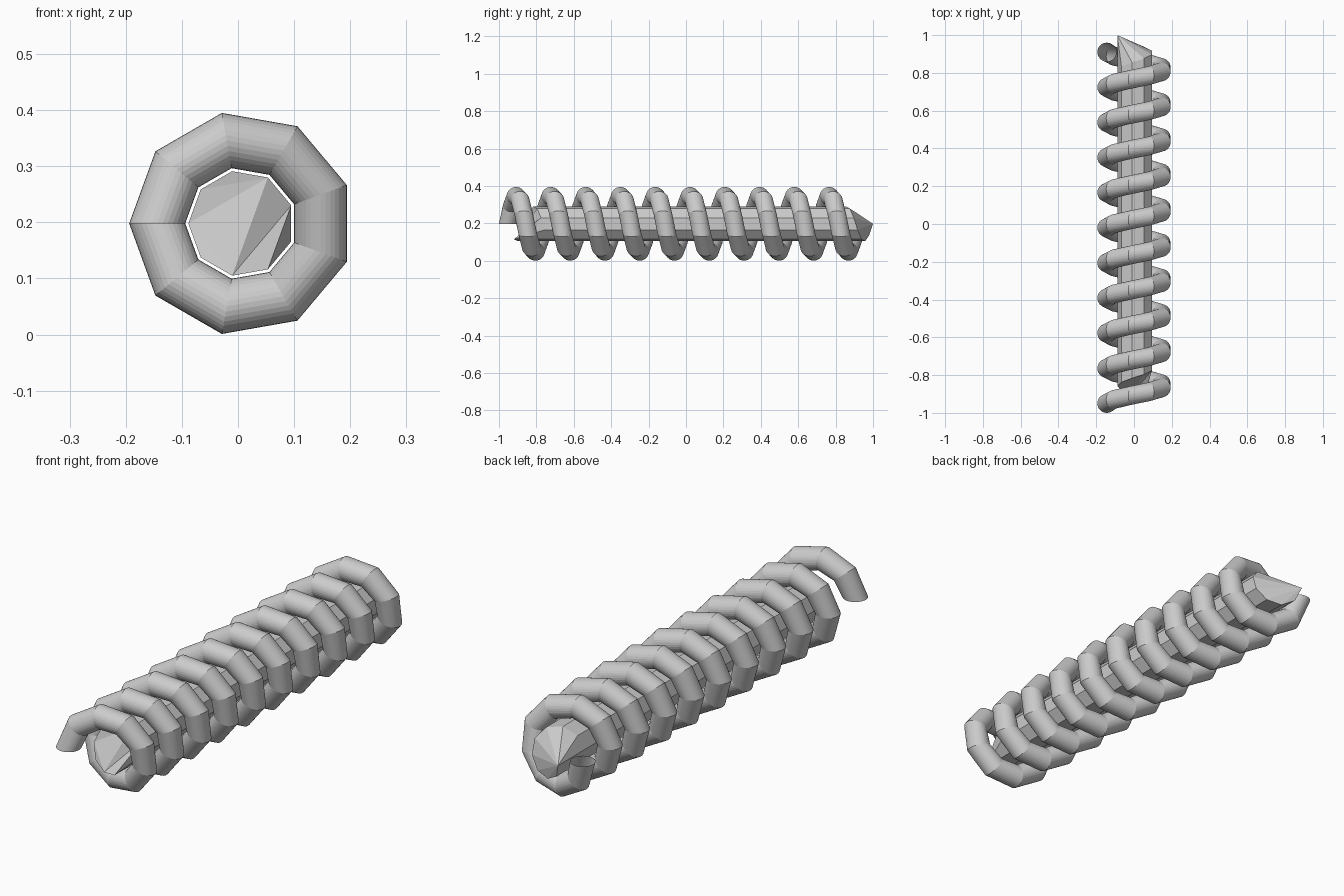
import bpy, bmesh
from math import cos, sin, radians, pi

if "Cube" in bpy.data.objects:
    bpy.data.objects.remove(bpy.data.objects["Cube"])

SIDES = 9                 # steps per turn
TURNS = 10
RISE = 1.86 / (SIDES * TURNS)   # advance along y per step
CX, CZ = 0.006, 0.198     # axis position


def point(radius, degrees, y):
    a = radians(degrees)
    return (CX + radius * cos(a), y, CZ + radius * sin(a))


def finish(name, bm):
    bmesh.ops.recalc_face_normals(bm, faces=bm.faces)
    mesh = bpy.data.meshes.new(name)
    bm.to_mesh(mesh)
    bm.free()
    obj = bpy.data.objects.new(name, mesh)
    bpy.context.collection.objects.link(obj)
    return obj


# Coil: open-ended round tube swept around the y axis
bm = bmesh.new()
RING = 32
rings = []
for s in range(SIDES * TURNS + 1):
    ring = []
    for k in range(RING):
        t = 2 * pi * k / RING
        ring.append(bm.verts.new(point(0.15 + 0.05 * cos(t), 180 - 40 * s,
                                       -0.95 + RISE * s + 0.05 * sin(t))))
    rings.append(ring)
for a, b in zip(rings, rings[1:]):
    for k in range(RING):
        n = (k + 1) % RING
        bm.faces.new((a[k], a[n], b[n], b[k]))
finish("coil", bm)

# Core: nine-sided rod whose ends follow one step of the spiral
bm = bmesh.new()
front, back = [], []
for i in range(SIDES):
    angle = -60 - 40 * i
    front.append(bm.verts.new(point(0.0945, angle, -0.92 + RISE * i)))
    back.append(bm.verts.new(point(0.0945, angle, 1.0 - RISE * ((3 - i) % SIDES))))
for i in range(SIDES):
    n = (i + 1) % SIDES
    bm.faces.new((front[i], front[n], back[n], back[i]))
# Front end facets
for tri in ((7, 8, 0), (7, 0, 1), (6, 7, 1), (1, 3, 6), (1, 2, 3), (3, 4, 6), (4, 5, 6)):
    bm.faces.new([front[j] for j in tri])
# Back end facets fan out from the tip
for j in range(1, SIDES - 1):
    bm.faces.new((back[3], back[(3 + j) % SIDES], back[(4 + j) % SIDES]))
finish("core_rod", bm)
